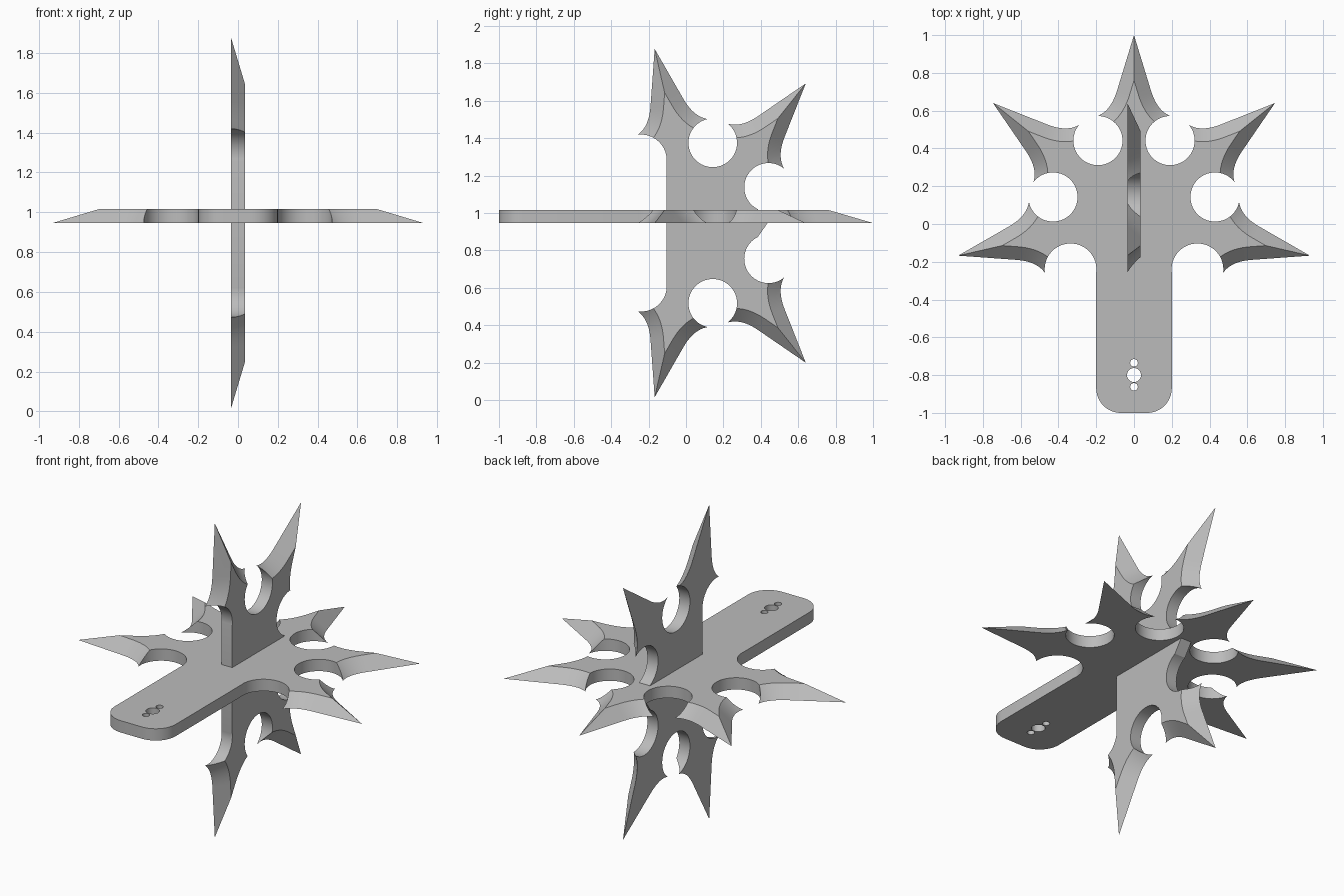
import bpy, bmesh, math
from mathutils import Vector, Matrix

cube = bpy.data.objects.get("Cube")
if cube:
    bpy.data.objects.remove(cube, do_unlink=True)

THICK = 0.07
CENTRE = Vector((0, 0.045))
STEP = math.tau / 7
TOP = math.pi / 2
LEVEL = 0.946

steel = bpy.data.materials.new("grey steel")
steel.use_nodes = True
GREY = (0.5, 0.5, 0.5, 1)
steel.diffuse_color = GREY
steel.node_tree.nodes["Principled BSDF"].inputs["Base Color"].default_value = GREY


def polar(angle, radius):
    return CENTRE + Vector((math.cos(angle), math.sin(angle))) * radius


def spike(angle):
    """Clockwise (lower, upper) outline pairs; the upper edge is set in by a 45 degree bevel."""
    half = math.radians(17)
    tip = 0.955
    start = Vector((0.295 * math.tan(half), 0.66))
    bend = Vector((0.395 * math.tan(half), 0.56))
    barb = Vector((0.185, 0.53))
    flank = []
    for i in range(11):
        t = i / 10
        p = start * (1 - t) ** 2 + bend * 2 * t * (1 - t) + barb * t * t
        d = ((bend - start) * (1 - t) + (barb - bend) * t).normalized()
        flank.append((p, p + Vector((d.y, -d.x)) * THICK))
    # run the barb on into the round notch
    flank.append((barb + d * 0.03, flank[-1][1] + d * 0.01))
    point = (Vector((0, tip)), Vector((0, tip - THICK / math.sin(half))))
    local = mirror(flank) + [point] + flank
    along = Vector((math.cos(angle), math.sin(angle)))
    across = Vector((along.y, -along.x))
    return [tuple(CENTRE + across * q.x + along * q.y for q in pair) for pair in local]


def mirror(pairs):
    return [tuple(Vector((-q.x, q.y)) for q in pair) for pair in reversed(pairs)]


def plain(points):
    return [(Vector(p), Vector(p)) for p in points]


def new_object(name, bm):
    bmesh.ops.recalc_face_normals(bm, faces=bm.faces)
    mesh = bpy.data.meshes.new(name)
    bm.to_mesh(mesh)
    bm.free()
    mesh.materials.append(steel)
    obj = bpy.data.objects.new(name, mesh)
    bpy.context.collection.objects.link(obj)
    return obj


def plate(name, pairs, holes):
    # bevelled plate
    bm = bmesh.new()
    low = [bm.verts.new((a.x, a.y, 0)) for a, b in pairs]
    high = [bm.verts.new((b.x, b.y, THICK)) for a, b in pairs]
    bm.faces.new(low)
    bm.faces.new(high)
    for i in range(len(low)):
        j = (i + 1) % len(low)
        bm.faces.new((low[i], low[j], high[j], high[i]))
    obj = new_object(name, bm)

    # round cut-outs
    bm = bmesh.new()
    for p, r in holes:
        bmesh.ops.create_cone(bm, cap_ends=True, segments=64, radius1=r, radius2=r, depth=0.4,
                              matrix=Matrix.Translation((p[0], p[1], 0)))
    cutter = new_object(name + "_cutter", bm)
    cutter.hide_render = True
    mod = obj.modifiers.new("notches", "BOOLEAN")
    mod.operation = "DIFFERENCE"
    mod.solver = "EXACT"
    mod.object = cutter
    bpy.ops.object.select_all(action="DESELECT")
    bpy.context.view_layer.objects.active = obj
    obj.select_set(True)
    bpy.ops.object.modifier_apply(modifier=mod.name)
    bpy.data.objects.remove(cutter, do_unlink=True)
    bpy.ops.object.shade_smooth_by_angle(angle=math.radians(25))
    return obj


# notches between the spikes, right half then both halves
notch_a = polar(TOP - STEP / 2, 0.44)
notch_b = polar(TOP - STEP * 1.5, 0.44)
notch_c = Vector((0.336, -0.24))
half_holes = [(notch_a, 0.13), (notch_b, 0.13), (notch_c, 0.137)]
holes = half_holes + [((-p.x, p.y), r) for p, r in half_holes]
side = (plain([notch_a]) + spike(TOP - STEP) + plain([notch_b])
        + spike(TOP - 2 * STEP) + plain([notch_c]))

# level star with a rounded handle and three small holes
corner = 0.13
handle = [(0.2, -0.24)]
for i in range(13):
    a = -i / 12 * math.pi / 2
    handle.append((0.2 - corner + corner * math.cos(a), corner - 1 + corner * math.sin(a)))
handle = plain(handle)
pin_holes = [((0, -0.8), 0.037), ((0, -0.735), 0.02), ((0, -0.862), 0.02)]
level = plate("handled_star", spike(TOP) + side + handle + mirror(handle) + mirror(side),
              holes + pin_holes)
level.location.z = LEVEL

# upright star crossing it, without handle or rear spike
right = plain([(0.08, 0.38)]) + side + plain([(0.336, -0.104)])
upright = plate("upright_star", plain([(0, 0.436)]) + right + mirror(right), holes)
upright.rotation_euler.y = math.pi / 2
upright.location = (-THICK / 2, 0, LEVEL)
